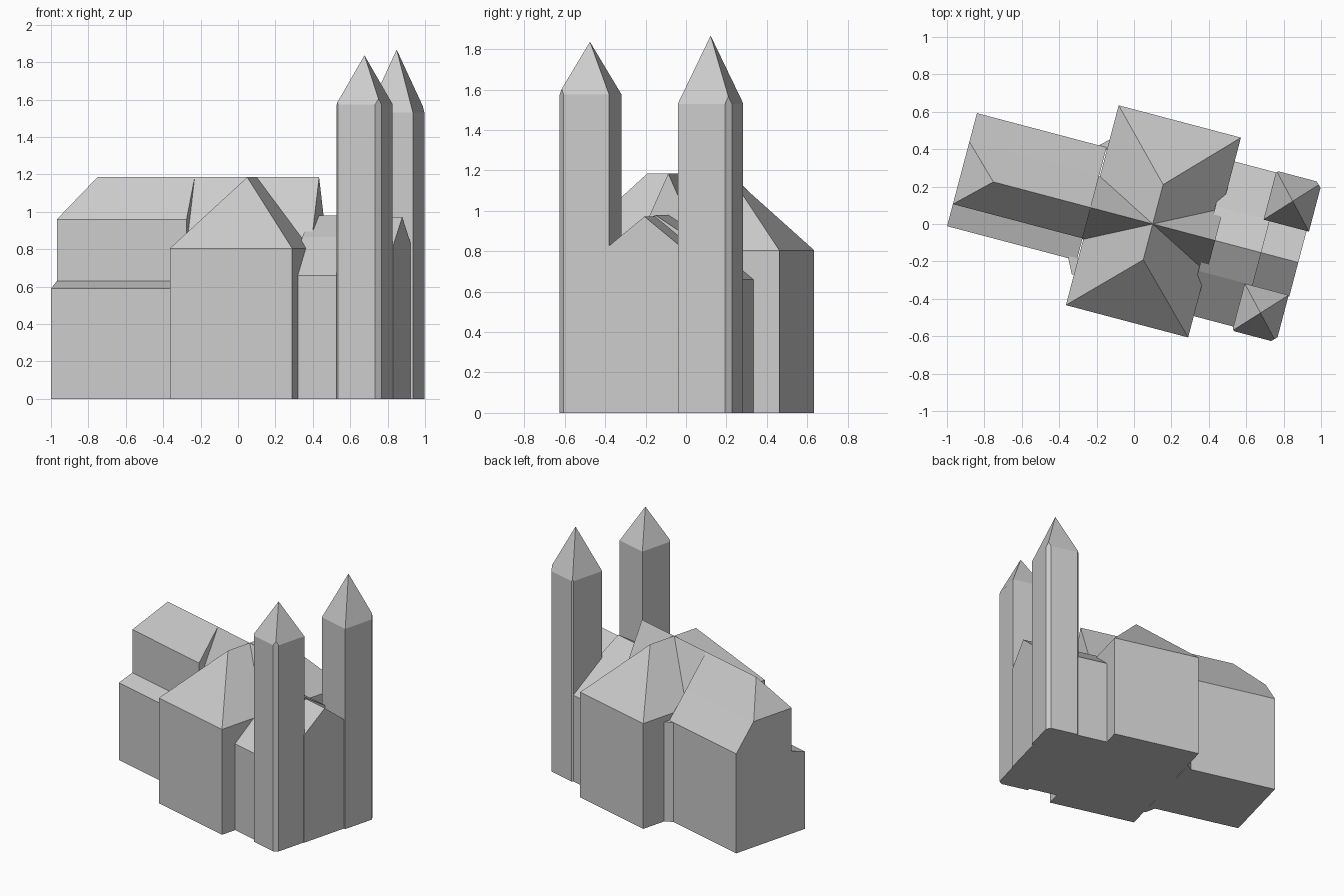
import bpy, bmesh, math
from mathutils import Matrix, Vector

cube = bpy.data.objects.get("Cube")
if cube:
    bpy.data.objects.remove(cube, do_unlink=True)

stone = bpy.data.materials.new("pale grey stone")
stone.use_nodes = True
GREY = (0.6, 0.6, 0.6, 1)
stone.diffuse_color = GREY
stone.node_tree.nodes["Principled BSDF"].inputs["Base Color"].default_value = GREY

# Local frame: x runs along the church, y across it
FRAME = Matrix.Translation((0.1, 0, 0)) @ Matrix.Rotation(math.radians(-14.8), 4, "Z")
AXES = {
    "x": lambda a, b, t: (t, a, b),
    "y": lambda a, b, t: (a, t, b),
    "z": lambda a, b, t: (a, b, t),
}


def prism(name, profile, axis, lo, hi, clips=()):
    """Extrude a profile along an axis, then trim by (point, outward normal) planes."""
    bm = bmesh.new()
    place = AXES[axis]
    ends = [[bm.verts.new(place(a, b, t)) for a, b in profile] for t in (lo, hi)]
    for ring in ends:
        bm.faces.new(ring)
    n = len(profile)
    for i in range(n):
        j = (i + 1) % n
        bm.faces.new((ends[0][i], ends[0][j], ends[1][j], ends[1][i]))
    for point, normal in clips:
        bmesh.ops.bisect_plane(bm, geom=bm.verts[:] + bm.edges[:] + bm.faces[:], dist=1e-5,
                               plane_co=point, plane_no=Vector(normal).normalized(),
                               clear_outer=True)
        bmesh.ops.holes_fill(bm, edges=bm.edges[:], sides=0)
        bmesh.ops.remove_doubles(bm, verts=bm.verts[:], dist=1e-4)
    bmesh.ops.recalc_face_normals(bm, faces=bm.faces[:])
    mesh = bpy.data.meshes.new(name)
    bm.to_mesh(mesh)
    bm.free()
    mesh.materials.append(stone)
    ob = bpy.data.objects.new(name, mesh)
    ob.matrix_world = FRAME
    bpy.context.collection.objects.link(ob)
    return ob


def gable(lo, hi, eave, ridge):
    return [(lo, 0), (hi, 0), (hi, eave), ((lo + hi) / 2, ridge), (lo, eave)]


def hip(axis, edge, peak, eave, ridge):
    """Sloping plane from an eave edge up to the ridge end."""
    rise, run = ridge - eave, peak - edge
    side = 1 if run > 0 else -1
    place = AXES[axis]
    return place(0, eave, edge), place(0, abs(run), -side * rise)


RIDGE, EAVE = 1.185, 0.805

# Transept with hipped ends
prism("transept", gable(-0.338, 0.338, EAVE, RIDGE), "y", -0.538, 0.567,
      [hip("y", -0.538, -0.198, EAVE, RIDGE), hip("y", 0.567, 0.218, EAVE, RIDGE)])

# Steep roof over the crossing
prism("crossing_roof", gable(-0.174, 0.174, EAVE, RIDGE), "x", -0.345, 0.345)

# Choir with one low aisle and a hipped end
choir = [(-0.292, 0), (-0.292, 0.59), (-0.17, 0.63), (-0.17, 0.96), (0, RIDGE),
         (0.175, 0.96), (0.333, 0.76), (0.333, 0)]
prism("choir", choir, "x", -1.06, -0.343, [hip("x", -1.06, -0.881, 0.96, RIDGE)])

# Small angled walls between choir and transept
prism("back_corner_wall", [(-0.385, 0.32), (-0.33, 0.32), (-0.33, 0.385), (-0.385, 0.333)],
      "z", 0, 0.76)
prism("front_corner_wall", [(-0.39, -0.28), (-0.33, -0.28), (-0.33, -0.37), (-0.35, -0.37),
                            (-0.39, -0.292)], "z", 0, 0.6)

# Nave with sloping side aisles
nave = [(-0.42, 0), (-0.42, 0.66), (-0.18, 0.865), (0, 0.98), (0.18, 0.865),
        (0.435, 0.66), (0.435, 0)]
prism("nave", nave, "x", 0.3, 0.6)

# Gabled entrance front between the towers
prism("entrance_front", gable(-0.19, 0.19, 0.82, 0.972), "x", 0.56, 0.805)


def tower(name, x0, x1, y0, y1, eave, top, out):
    """Square tower with a pyramid roof and its two outer corners cut off."""
    mid = (y0 + y1) / 2
    y = y1 if out > 0 else y0
    clips = [hip("y", y0, mid, eave, top), hip("y", y1, mid, eave, top),
             ((x1 - 0.028, y, 0), (1, out, 0)),
             ((x0 + 0.01, y, 0), (-1, out, 0))]
    prism(name, gable(x0, x1, eave, top), "y", y0, y1, clips)


tower("front_tower", 0.557, 0.8, -0.443, -0.182, 1.575, 1.837, -1)
tower("back_tower", 0.567, 0.818, 0.174, 0.444, 1.53, 1.867, 1)
